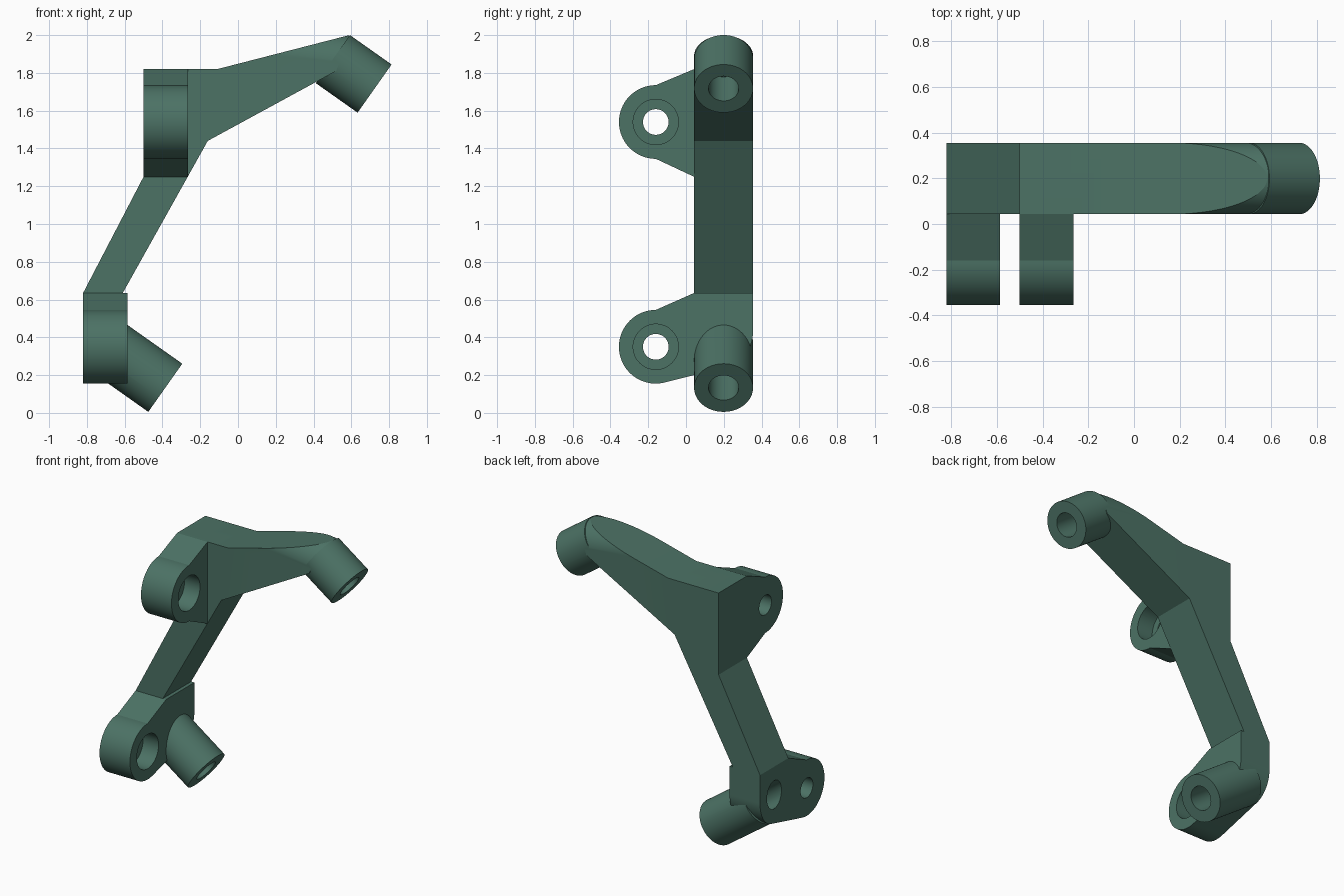
import bpy, bmesh, math
from mathutils import Vector, Matrix

if "Cube" in bpy.data.objects:
    bpy.data.objects.remove(bpy.data.objects["Cube"])

R = 0.156        # boss radius and half thickness of the arm
YC = 0.199       # middle plane of the arm
AXIS = Vector((0.817, 0, -0.577)).normalized()   # direction of both bosses

mat = bpy.data.materials.new("dark green")
mat.diffuse_color = (0.072, 0.168, 0.130, 1)
mat.use_nodes = True
mat.node_tree.nodes["Principled BSDF"].inputs["Base Color"].default_value = mat.diffuse_color


def prism(name, pts, vec):
    """Solid made by sweeping a closed outline along a vector."""
    bm = bmesh.new()
    face = bm.faces.new([bm.verts.new(p) for p in pts])
    ret = bmesh.ops.extrude_face_region(bm, geom=[face])
    verts = [g for g in ret["geom"] if isinstance(g, bmesh.types.BMVert)]
    bmesh.ops.translate(bm, verts=verts, vec=vec)
    bmesh.ops.recalc_face_normals(bm, faces=bm.faces)
    me = bpy.data.meshes.new(name)
    bm.to_mesh(me)
    bm.free()
    ob = bpy.data.objects.new(name, me)
    bpy.context.collection.objects.link(ob)
    me.materials.append(mat)
    return ob


def rod(name, start, end, radius, n=64):
    """Cylinder between two points."""
    a, b = Vector(start), Vector(end)
    d = (b - a).normalized()
    u = Vector((0, 1, 0)) if abs(d.y) < 0.9 else Vector((1, 0, 0))
    v = d.cross(u)
    ring = [a + radius * (u * math.cos(t) + v * math.sin(t))
            for t in (2 * math.pi * i / n for i in range(n))]
    return prism(name, ring, b - a)


def combine(target, tool, op):
    """Apply a boolean and drop the tool."""
    m = target.modifiers.new("bool", 'BOOLEAN')
    m.operation, m.object, m.solver = op, tool, 'EXACT'
    bpy.context.view_layer.objects.active = target
    bpy.ops.object.modifier_apply(modifier=m.name)
    bpy.data.objects.remove(tool)


def arc(cy, cz, ry, rz, a0, a1, n):
    """Points on an ellipse in the y-z plane, angles in degrees."""
    out = []
    for i in range(n + 1):
        t = math.radians(a0 + (a1 - a0) * i / n)
        out.append((cy + ry * math.cos(t), cz + rz * math.sin(t)))
    return out


# Bent arm: side outline, swept wide and then trimmed
side = [(-0.82, 0.635), (-0.61, 0.635), (-0.16, 1.44), (0.52, 1.81),
        (0.59, 2.0), (-0.11, 1.82), (-0.5, 1.82), (-0.5, 1.25)]
bracket = prism("bracket", [(x, YC - 0.3, z) for x, z in side], (0, 0.6, 0))

# Trim section: round on top, straight sides, swept along the arm's tip
slope = Vector((0.43, 0, -0.05)).normalized()
up = Vector((-slope.z, 0, slope.x))
base = Vector((0.16, YC, 1.89)) - slope * 1.6
section = arc(0, 0, R, R, 0, 180, 48) + [(-R, -2.5), (R, -2.5)]
trim = prism("trim", [base + Vector((0, a, 0)) + up * b for a, b in section], slope * 3)
combine(bracket, trim, 'INTERSECT')

# Upper lug
y0 = YC - R
lug = arc(-0.16, 1.54, 0.195, 0.195, 90, 270, 40) + [(y0, 1.25), (y0, 1.82)]
combine(bracket, prism("upper_lug", [(-0.5, y, z) for y, z in lug], (0.235, 0, 0)), 'UNION')

# Lower plate: lug on one side, rounded foot on the other
plate = (arc(-0.16, 0.35, 0.195, 0.195, 90, 283.6, 44)
         + arc(YC, 0.435, R, 0.191, 281, 360, 24)
         + [(YC + R, 0.635), (y0, 0.635)])
combine(bracket, prism("lower_plate", [(-0.82, y, z) for y, z in plate], (0.235, 0, 0)), 'UNION')

# Slanted bosses
low_end, top_end = Vector((-0.385, YC, 0.133)), Vector((0.723, YC, 1.717))
combine(bracket, rod("lower_boss", low_end - AXIS * 0.415, low_end, R), 'UNION')
combine(bracket, rod("upper_boss", top_end - AXIS * 0.27, top_end, R), 'UNION')

# Boss bores: through at the bottom, blind at the top
combine(bracket, rod("bore", low_end - AXIS * 0.8, low_end + AXIS * 0.1, 0.08, 48), 'DIFFERENCE')
combine(bracket, rod("bore", top_end - AXIS * 0.22, top_end + AXIS * 0.1, 0.08, 48), 'DIFFERENCE')

# Lug holes with counterbores
for x, z in ((-0.5, 1.54), (-0.82, 0.35)):
    combine(bracket, rod("hole", (x - 0.1, -0.16, z), (x + 0.34, -0.16, z), 0.068, 48), 'DIFFERENCE')
    combine(bracket, rod("counterbore", (x + 0.115, -0.16, z), (x + 0.34, -0.16, z), 0.12, 48), 'DIFFERENCE')

bpy.ops.object.select_all(action='DESELECT')
bracket.select_set(True)
bpy.context.view_layer.objects.active = bracket
bpy.ops.object.shade_smooth_by_angle(angle=math.radians(20))
